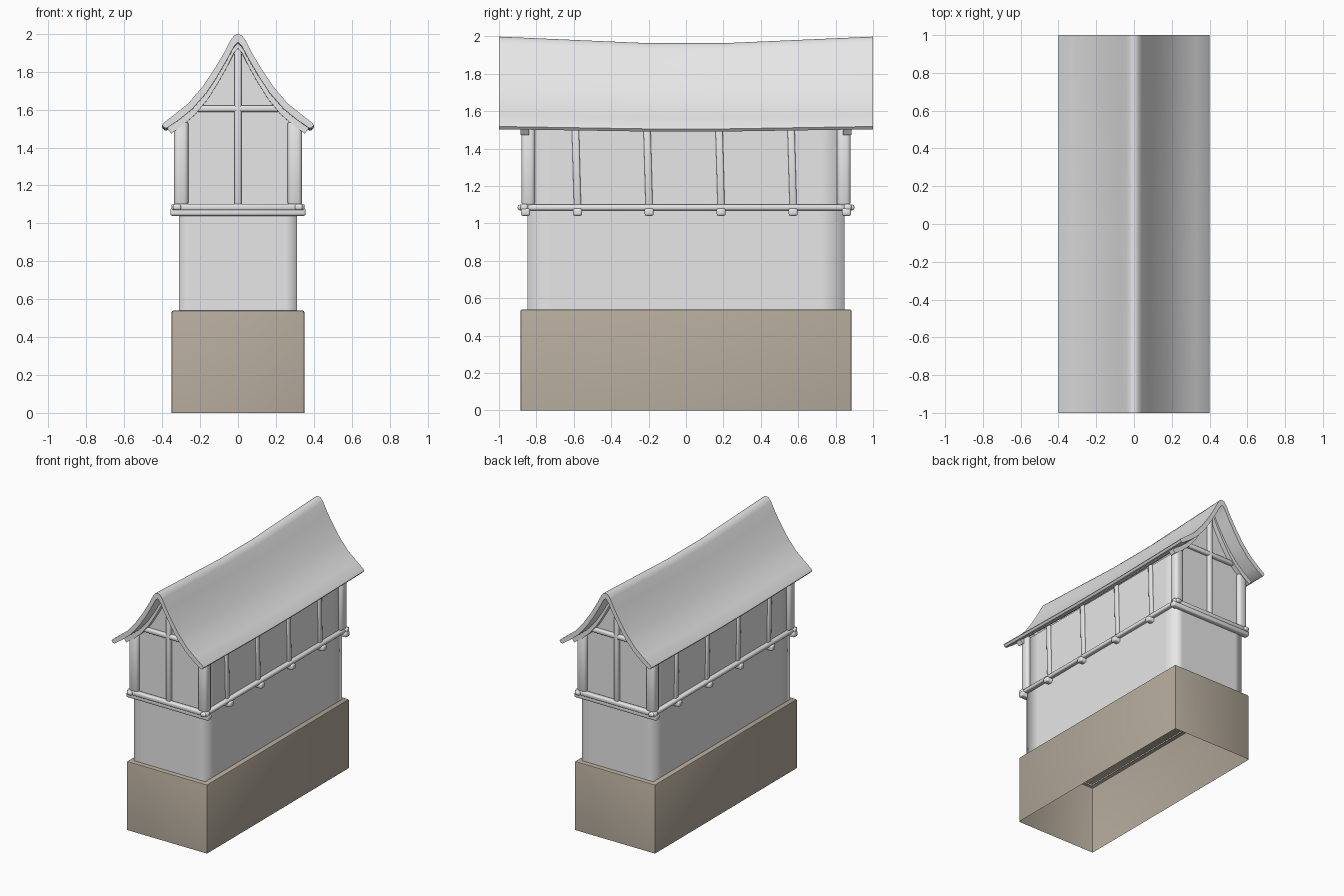
import bpy, bmesh, math
from mathutils import Vector, Matrix

if "Cube" in bpy.data.objects:
    bpy.data.objects.remove(bpy.data.objects["Cube"])


def material(name, rgb):
    m = bpy.data.materials.new(name)
    m.diffuse_color = (*rgb, 1)
    m.use_nodes = True
    m.node_tree.nodes["Principled BSDF"].inputs["Base Color"].default_value = m.diffuse_color
    return m


GREY = material("pale_grey", (0.8, 0.8, 0.8))
STONE = material("warm_stone", (0.456, 0.40, 0.325))


def finish(bm, name, mat, angle=40):
    bmesh.ops.recalc_face_normals(bm, faces=bm.faces)
    for f in bm.faces:
        f.smooth = True
    me = bpy.data.meshes.new(name)
    bm.to_mesh(me)
    bm.free()
    me.materials.append(mat)
    me.set_sharp_from_angle(angle=math.radians(angle))
    ob = bpy.data.objects.new(name, me)
    bpy.context.collection.objects.link(ob)
    return ob


def beam(name, lo, hi, bevel=0.01, lean=0.0):
    """Rounded timber between two corners; lean shifts the top along y."""
    lo, hi = Vector(lo), Vector(hi)
    bm = bmesh.new()
    bmesh.ops.create_cube(bm, size=1)
    bmesh.ops.transform(bm, matrix=Matrix.Translation((lo + hi) / 2)
                        @ Matrix.Diagonal((*(hi - lo), 1)), verts=bm.verts)
    for v in bm.verts:
        if v.co.z > (lo.z + hi.z) / 2:
            v.co.y += lean
    bmesh.ops.bevel(bm, geom=bm.edges[:], offset=bevel, segments=2,
                    profile=0.5, affect='EDGES')
    return finish(bm, name, GREY, 60)


def sag(y, z):
    """Ridge dips more than the eaves."""
    t = min(1, max(0, (abs(y) - 0.2) / 0.8))
    return (1 - t) * (0.012 + 0.023 * (z - 1.5) / 0.5)


def sweep(name, half_outer, half_inner, stations):
    """Closed roof-shaped section carried along y."""
    left = [(-x, z) for x, z in half_outer[:0:-1]]
    under = [(-x, z) for x, z in half_inner[1:]]
    ring = left + half_outer + half_inner[:0:-1] + [half_inner[0]] + under
    bm = bmesh.new()
    rows = [[bm.verts.new((x, y, z - sag(y, z))) for x, z in ring] for y in stations]
    n = len(ring)
    for a, b in zip(rows, rows[1:]):
        for i in range(n):
            bm.faces.new((a[i], a[(i + 1) % n], b[(i + 1) % n], b[i]))
    bm.faces.new(rows[0])
    bm.faces.new(rows[-1])
    return finish(bm, name, GREY, 45)


# Stone plinth, open underneath
bm = bmesh.new()
bmesh.ops.create_cube(bm, size=1)
for v in bm.verts:
    v.co = (v.co.x * 0.70, v.co.y * 1.77, 0.54 * (v.co.z + 0.5))
bm.faces.ensure_lookup_table()
low = [f for f in bm.faces if f.calc_center_median().z < 0.01]
bmesh.ops.delete(bm, geom=low, context='FACES')
bmesh.ops.bevel(bm, geom=[e for e in bm.edges if not e.is_boundary], offset=0.01,
                segments=2, profile=0.5, affect='EDGES')
finish(bm, "stone_plinth", STONE)

# Lower and upper walls, softly shaded shell
WX, WY = 0.31, 0.848
xs = [-WX, -0.25, 0, 0.25, WX]
ys = [-WY, -0.72, 0, 0.72, WY]
outline = ([(x, -WY) for x in xs[:-1]] + [(WX, y) for y in ys[:-1]]
           + [(x, WY) for x in xs[:0:-1]] + [(-WX, y) for y in ys[:0:-1]])
bm = bmesh.new()
rows = [[bm.verts.new((x, y, z)) for x, y in outline] for z in (0.53, 1.06, 1.525)]
n = len(outline)
for a, b in zip(rows, rows[1:]):
    for i in range(n):
        bm.faces.new((a[i], a[(i + 1) % n], b[(i + 1) % n], b[i]))
finish(bm, "house_walls", GREY, 120)

# Gable infill at both ends
for end, s in (("front", -1), ("back", 1)):
    bm = bmesh.new()
    pts = [(-0.31, 1.525), (0.31, 1.525), (0.22, 1.61), (0.12, 1.74), (0, 1.925),
           (-0.12, 1.74), (-0.22, 1.61)]
    f = bm.faces.new([bm.verts.new((x, s * WY, z)) for x, z in pts])
    f.normal_update()
    if f.normal.y * s < 0:
        f.normal_flip()
    finish(bm, end + "_gable_wall", GREY)

# Sagging roof with flared eaves
outer = [(0, 1.998), (0.02, 1.992), (0.04, 1.965), (0.08, 1.888), (0.13, 1.805),
         (0.19, 1.717), (0.26, 1.635), (0.33, 1.578), (0.39, 1.532), (0.40, 1.518)]
inner = [(0, 1.955), (0.02, 1.935), (0.06, 1.86), (0.11, 1.775), (0.17, 1.685),
         (0.24, 1.605), (0.31, 1.547), (0.375, 1.503), (0.388, 1.503)]
sweep("roof", outer, inner, [-1, -0.6, -0.2, 0.2, 0.6, 1])

# Curved rafters under the roof ends
r_out = [(x, z + 0.004) for x, z in inner[:-1]]
r_in = [(x * 0.94, z - 0.028) for x, z in inner[:-1]]
for end, s in (("front", -1), ("back", 1)):
    sweep(end + "_rafters", r_out, r_in, [s * 0.84, s * 0.885])

# Gable timbers, sills and corner posts at each end
for end, s in (("front", -1), ("back", 1)):
    y0, y1 = sorted((s * 0.83, s * 0.875))
    beam(end + "_king_post", (-0.018, y0, 1.09), (0.018, y1, 1.93))
    beam(end + "_tie_beam", (-0.27, y0, 1.588), (0.27, y1, 1.622))
    a, b = sorted((s * 0.845, s * 0.885))
    beam(end + "_sill", (-0.352, a, 1.068), (0.352, b, 1.103))
    for side, d in (("left", -1), ("right", 1)):
        x0, x1 = sorted((d * 0.262, d * 0.338))
        p0, p1 = sorted((s * 0.807, s * 0.88))
        beam(f"{end}_{side}_corner_post", (x0, p0, 1.09), (x1, p1, 1.545), 0.02)

# Side sills and slightly leaning studs
stud_y = [-0.58, -0.197, 0.188, 0.573]
for side, d in (("left", -1), ("right", 1)):
    x0, x1 = sorted((d * 0.30, d * 0.342))
    beam(side + "_sill", (x0, -0.90, 1.070), (x1, 0.90, 1.100))
    s0, s1 = sorted((d * 0.295, d * 0.325))
    for i, y in enumerate(stud_y):
        beam(f"{side}_stud_{i + 1}", (s0, y - 0.019, 1.09), (s1, y + 0.019, 1.53),
             0.008, -0.012)

# Floor joists poking out under the sills
for i, y in enumerate([-0.858] + stud_y + [0.858]):
    beam(f"floor_joist_{i + 1}", (-0.357, y - 0.024, 1.04), (0.357, y + 0.024, 1.08))
